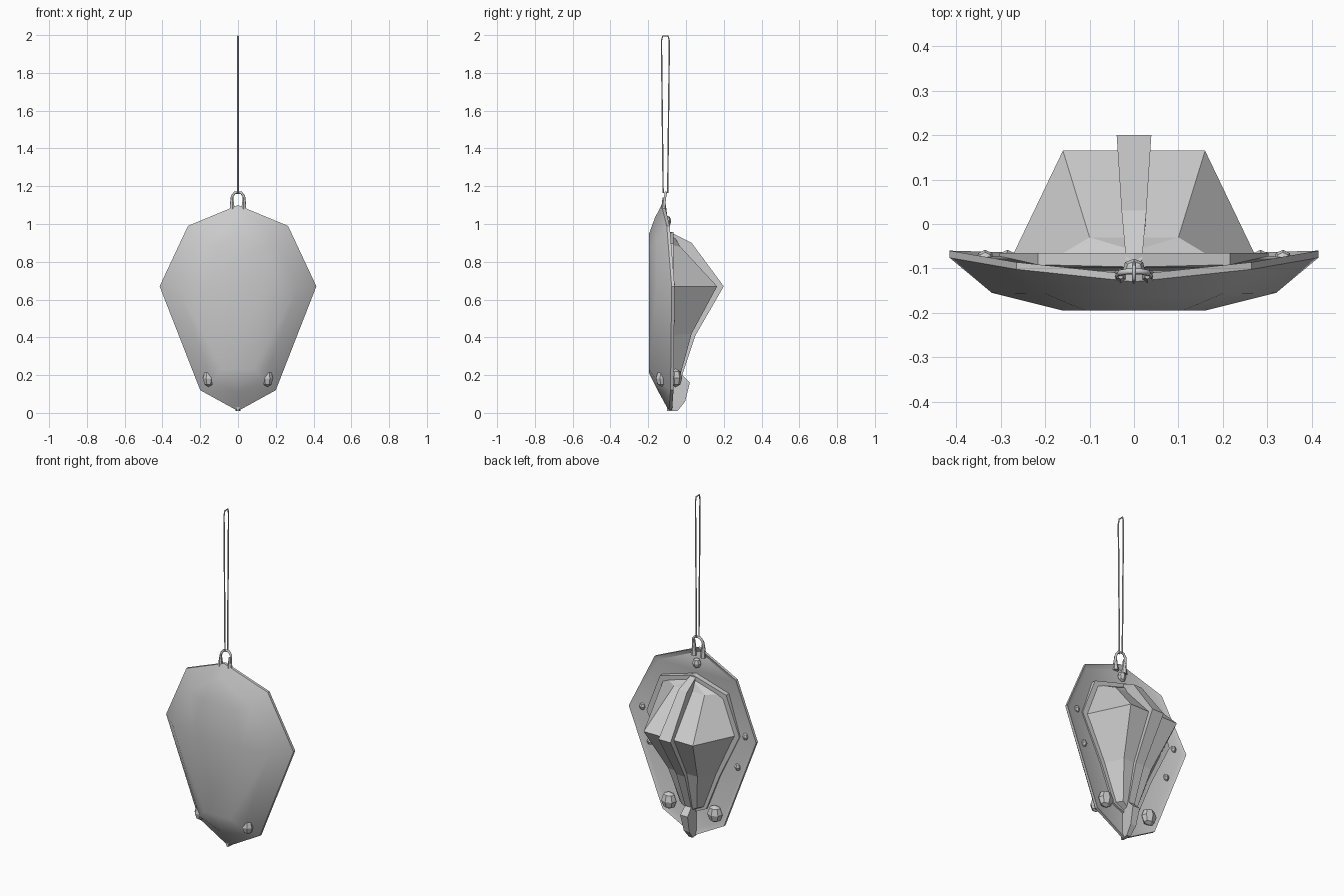
import bpy, bmesh, math
from mathutils import Vector

if "Cube" in bpy.data.objects:
    bpy.data.objects.remove(bpy.data.objects["Cube"])


def make_object(name, bm):
    bmesh.ops.recalc_face_normals(bm, faces=bm.faces)
    me = bpy.data.meshes.new(name)
    bm.to_mesh(me)
    bm.free()
    ob = bpy.data.objects.new(name, me)
    bpy.context.collection.objects.link(ob)
    return ob


def loft(name, halves):
    """Mirror each half outline (top to bottom, ends on x=0), bridge them and cap both ends."""
    bm = bmesh.new()
    rings = []
    for half in halves:
        right = [bm.verts.new(p) for p in half]
        left = [right[0]] + [bm.verts.new((-x, y, z)) for x, y, z in half[1:-1]] + [right[-1]]
        rings.append((right, left))
    for a, b in zip(rings, rings[1:]):
        for s in (0, 1):
            for i in range(len(a[s]) - 1):
                bm.faces.new((a[s][i], a[s][i + 1], b[s][i + 1], b[s][i]))
    for r, l in (rings[0], rings[-1]):
        for i in range(len(r) - 1):
            vs = list(dict.fromkeys((r[i], r[i + 1], l[i + 1], l[i])))
            bm.faces.new(vs)
    return make_object(name, bm)


def tube(name, points, radius, sides=6, closed=False):
    cu = bpy.data.curves.new(name, 'CURVE')
    cu.dimensions = '3D'
    cu.bevel_depth = radius
    cu.bevel_resolution = max(0, sides // 2 - 2)
    cu.use_fill_caps = True
    sp = cu.splines.new('POLY')
    sp.points.add(len(points) - 1)
    for p, co in zip(sp.points, points):
        p.co = (*co, 1)
    sp.use_cyclic_u = closed
    ob = bpy.data.objects.new(name, cu)
    bpy.context.collection.objects.link(ob)
    return ob


def rivet(name, loc, size):
    bm = bmesh.new()
    bmesh.ops.create_uvsphere(bm, u_segments=7, v_segments=4, radius=1)
    for v in bm.verts:
        v.co = Vector([v.co[i] * size[i] for i in range(3)]) + Vector(loc)
    return make_object(name, bm)


# Domed front shield with a thin rim
rim = [(0, -.13, 1.10), (.265, -.102, .99), (.415, -.076, .67), (.2, -.082, .12), (0, -.09, .01)]
back_rim = [(x, y + .016, z) for x, y, z in rim]
back_in = [(x * .93, y + .004, .6 + (z - .6) * .95) for x, y, z in rim]
mid = [(0, -.166, 1.03), (.2, -.157, .91), (.32, -.155, .67), (.14, -.155, .17), (0, -.145, .11)]
flat = [(0, -.195, .95), (.11, -.195, .88), (.16, -.195, .67), (.085, -.195, .23), (0, -.195, .21)]
shield = loft("front_shield", [back_in, back_rim, rim, mid, flat])
bpy.context.view_layer.objects.active = shield
shield.select_set(True)
bpy.ops.object.shade_smooth_by_angle(angle=math.radians(32))

# Faceted rear body, standing on a slim flange
base = [(0, -.09, .95), (.2, -.09, .89), (.28, -.085, .67), (.16, -.085, .41), (.08, -.085, .2), (0, -.085, .16)]
crown = [(0, -.06, .93), (.1, -.03, .88), (.16, .165, .67), (.095, .03, .42), (.05, -.03, .2), (0, -.04, .17)]
loft("rear_body", [base, crown])
flange = [(x * 1.08, -.10, .6 + (z - .6) * 1.02) for x, y, z in base]
flange_top = [(x, -.065, z) for x, y, z in flange]
loft("body_flange", [flange, flange_top])

# Central spine: side profile (y, z, half width) swept down the back
spine = [(-.08, .955, .018), (.03, .9, .028), (.2, .67, .039), (.05, .41, .028),
         (-.02, .2, .02), (.02, .16, .024), (-.005, .06, .018), (-.045, .01, .012)]
bm = bmesh.new()
rows = []
for y, z, w in spine:
    rows.append([bm.verts.new(c) for c in
                 ((-w * .5, -.1, z), (-w, y, z), (w, y, z), (w * .5, -.1, z))])
for a, b in zip(rows, rows[1:]):
    for i in range(4):
        j = (i + 1) % 4
        bm.faces.new((a[i], a[j], b[j], b[i]))
bm.faces.new(rows[0])
bm.faces.new(rows[-1])
make_object("spine", bm)

# Rivets on both sides, plus one under the hanger
for s, side in ((1, "right"), (-1, "left")):
    rivet(f"lower_rivet_front_{side}", (.155 * s, -.13, .182), (.032, .032, .044))
    rivet(f"lower_rivet_back_{side}", (.15 * s, -.055, .185), (.045, .035, .05))
    rivet(f"upper_rivet_{side}", (.335 * s, -.078, .68), (.02, .02, .022))
    rivet(f"middle_rivet_{side}", (.285 * s, -.078, .488), (.02, .02, .022))
rivet("top_rivet", (0, -.1, 1.015), (.026, .022, .03))

# Hanger arch and thin cord loop
arch = [(.036, -.118, 1.05), (.036, -.116, 1.10), (.031, -.11, 1.148), (.016, -.107, 1.166)]
tube("hanger_arch", arch + [(-x, y, z) for x, y, z in reversed(arch)], .007)
for s, side in ((1, "right"), (-1, "left")):
    bm = bmesh.new()
    bmesh.ops.create_cone(bm, cap_ends=True, segments=6, radius1=.018, radius2=.006, depth=.09)
    for v in bm.verts:
        v.co += Vector((.03 * s, -.118, 1.095))
    make_object(f"hanger_foot_{side}", bm)
half = [(0, .012, 1.165), (0, .021, 1.97), (0, .014, 1.996)]
cord = [(x, -.109 + y, z) for x, y, z in half] + [(x, -.109 - y, z) for x, y, z in reversed(half)]
tube("cord_loop", cord, .004)
